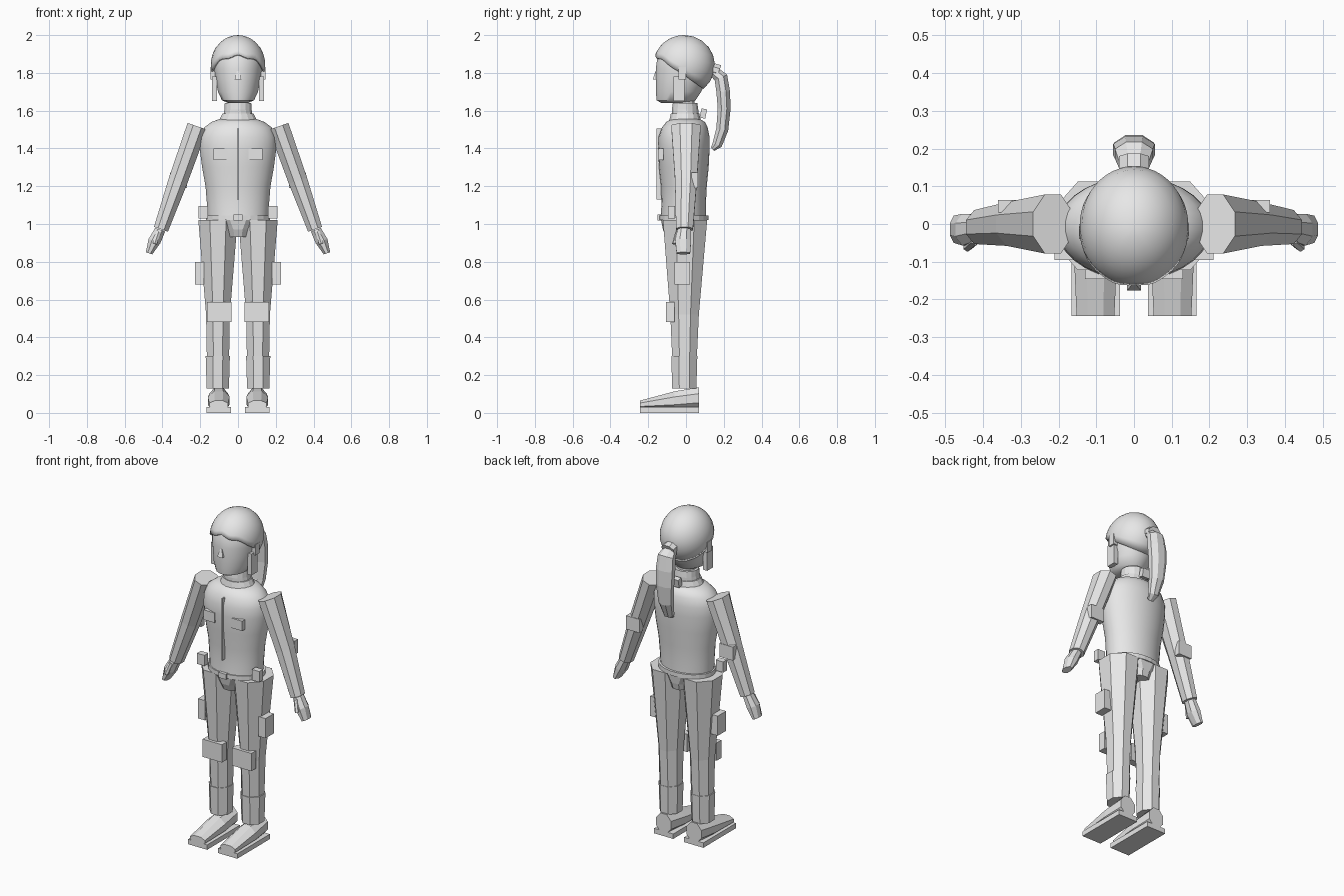
import bpy, bmesh, math
from mathutils import Vector, Matrix

if "Cube" in bpy.data.objects:
    bpy.data.objects.remove(bpy.data.objects["Cube"])

grey = bpy.data.materials.new("plain_grey")
grey.diffuse_color = (0.8, 0.8, 0.8, 1)
grey.use_nodes = True
grey.node_tree.nodes["Principled BSDF"].inputs["Base Color"].default_value = grey.diffuse_color


def finish(name, bm, mirror=False, smooth=False):
    bmesh.ops.recalc_face_normals(bm, faces=bm.faces)
    me = bpy.data.meshes.new(name)
    bm.to_mesh(me)
    bm.free()
    ob = bpy.data.objects.new(name, me)
    bpy.context.collection.objects.link(ob)
    me.materials.append(grey)
    if smooth:
        bpy.ops.object.select_all(action='DESELECT')
        ob.select_set(True)
        bpy.context.view_layer.objects.active = ob
        bpy.ops.object.shade_smooth_by_angle(angle=math.radians(45))
    if mirror:
        m = ob.modifiers.new("mirror", 'MIRROR')
        m.use_mirror_merge = False
    return ob


def loft(name, rings, n=8, mirror=False, smooth=False):
    """Skin through rings given as (centre, half axis u, half axis v)."""
    bm = bmesh.new()
    k = 1 / math.cos(math.pi / n)
    loops = []
    for c, u, v in rings:
        c, u, v = Vector(c), Vector(u) * k, Vector(v) * k
        loop = []
        for i in range(n):
            a = 2 * math.pi * (i + 0.5) / n
            loop.append(bm.verts.new(c + u * math.cos(a) + v * math.sin(a)))
        loops.append(loop)
    for a, b in zip(loops, loops[1:]):
        for i in range(n):
            j = (i + 1) % n
            bm.faces.new((a[i], a[j], b[j], b[i]))
    bm.faces.new(loops[0])
    bm.faces.new(loops[-1])
    return finish(name, bm, mirror, smooth)


def stack(name, rows, x=0, **kw):
    """Upright loft from rows of (z, half width, front y, back y)."""
    return loft(name, [((x, (f + b) / 2, z), (w, 0, 0), (0, (b - f) / 2, 0))
                       for z, w, f, b in rows], **kw)


def box(name, x, y, z, mirror=False, tilt=0):
    bm = bmesh.new()
    bmesh.ops.create_cube(bm, size=1)
    mid = [(r[0] + r[1]) / 2 for r in (x, y, z)]
    size = [r[1] - r[0] for r in (x, y, z)]
    bm.transform(Matrix.Translation(mid) @ Matrix.Rotation(tilt, 4, 'X')
                 @ Matrix.Diagonal((*size, 1)))
    return finish(name, bm, mirror)


# Head, with a slim jaw and small nose
stack("head", [(1.64, .05, -.13, .03), (1.655, .085, -.155, .05),
               (1.70, .106, -.16, .08), (1.76, .117, -.16, .11),
               (1.82, .127, -.16, .13), (1.88, .127, -.152, .13),
               (1.94, .10, -.12, .10), (1.975, .05, -.07, .05)],
      n=28, smooth=True)
loft("nose", [((0, -.16, 1.765), (.018, 0, 0), (0, .016, 0)),
              ((0, -.155, 1.81), (.006, 0, 0), (0, .006, 0))], n=4)
box("ear", (.118, .146), (-.04, 0), (1.765, 1.83), mirror=True)
box("side_lock", (.11, .137), (-.065, -.008), (1.65, 1.78), mirror=True)

# Hair cap: a globe cut by a backward slope, with a wavy fringe
bm = bmesh.new()
N, R, H = 48, 8, .16
pole = bm.verts.new((0, -.01, 2.0))
rows = []
for i in range(N):
    a = 2 * math.pi * i / N
    k = .72 * math.cos(a)
    edge = math.atan2(k, 1) + math.acos(-.33 / math.hypot(1, k))
    front = max(0, -math.cos(a))
    edge -= front * .045 * math.cos(8 * a) - front * .03
    col = []
    for j in range(1, R + 1):
        t = edge * j / R
        col.append(bm.verts.new((.145 * math.sin(t) * math.sin(a),
                                 -.01 + .163 * math.sin(t) * math.cos(a),
                                 1.84 + H * math.cos(t))))
    rows.append(col)
for i in range(N):
    a, b = rows[i], rows[(i + 1) % N]
    bm.faces.new((pole, a[0], b[0]))
    for j in range(R - 1):
        bm.faces.new((a[j], a[j + 1], b[j + 1], b[j]))
hair = finish("hair_cap", bm, smooth=True)
sol = hair.modifiers.new("thickness", 'SOLIDIFY')
sol.thickness = .012
sol.offset = -1

# Ponytail and tie
tail = [(.145, 1.81, .035, .028), (.185, 1.775, .05, .036),
        (.197, 1.70, .055, .036), (.202, 1.61, .052, .034),
        (.192, 1.50, .043, .032), (.165, 1.42, .03, .026),
        (.14, 1.395, .016, .012)]
rings = []
for i, (y, z, w, d) in enumerate(tail):
    p, q = tail[max(i - 1, 0)], tail[min(i + 1, len(tail) - 1)]
    t = Vector((0, q[0] - p[0], q[1] - p[1])).normalized()
    rings.append(((0, y, z), (w, 0, 0), (0, -t.z * d, t.y * d)))
loft("ponytail", rings)
loft("hair_tie", [((0, .14, 1.82), (.04, 0, 0), (0, .012, .03)),
                  ((0, .175, 1.81), (.04, 0, 0), (0, .012, .03))])

# Neck and stepped collar
stack("neck", [(1.58, .055, -.055, .045), (1.67, .055, -.055, .045)], n=12)
stack("collar_base", [(1.54, .105, -.09, .08), (1.585, .082, -.08, .07)], n=16)
stack("collar_top", [(1.58, .076, -.075, .065), (1.605, .072, -.075, .065),
                     (1.64, .07, -.07, .06)], n=16)
box("collar_clip", (-.025, .025), (.077, .107), (1.56, 1.61), tilt=-.2)

# Torso with pockets, zip, belt and pelvis
stack("torso", [(1.03, .16, -.135, .105), (1.10, .164, -.13, .105),
                (1.20, .172, -.132, .11), (1.30, .19, -.143, .12),
                (1.40, .203, -.147, .125), (1.46, .20, -.145, .125),
                (1.51, .18, -.128, .115), (1.54, .14, -.105, .10),
                (1.555, .10, -.08, .075)], n=32, smooth=True)
box("chest_pocket", (.055, .13), (-.146, -.12), (1.34, 1.40), mirror=True)
box("zip", (-.004, .004), (-.155, -.13), (1.13, 1.505))
stack("belt", [(1.02, .17, -.14, .118), (1.046, .17, -.14, .118)], n=24)
box("belt_buckle", (-.025, .025), (-.152, -.13), (1.018, 1.05))
box("hip_pouch", (.16, .21), (-.095, -.058), (1.03, 1.095), mirror=True)
stack("pelvis", [(.93, .072, -.105, .095), (.97, .09, -.122, .105),
                 (1.02, .16, -.132, .112)], n=12)

# Legs, pads and cuffs
stack("thigh", [(.52, .063, -.083, .068), (1.02, .104, -.122, .112)],
      x=.106, mirror=True)
stack("shin", [(.13, .056, -.066, .05), (.52, .063, -.083, .068)],
      x=.106, mirror=True)
stack("boot_cuff", [(.13, .059, -.073, .055), (.30, .064, -.078, .06)],
      x=.107, mirror=True)
box("knee_pad", (.034, .164), (-.106, -.06), (.48, .588), mirror=True)
box("thigh_pouch", (.18, .228), (-.06, .02), (.68, .80), mirror=True)

# Shoes on flat soles
box("sole", (.037, .166), (-.244, .07), (0, .03), mirror=True)
loft("shoe", [((.102, .07, .078), (.05, 0, 0), (0, 0, .058)),
              ((.102, -.06, .064), (.058, 0, 0), (0, 0, .05)),
              ((.102, -.244, .043), (.05, 0, 0), (0, 0, .022))], mirror=True)


# Arms, hands and elbow pads
def limb(name, pts, **kw):
    loft(name, [(c, (.945 * w, 0, .328 * w), (0, d, 0)) for c, w, d in pts],
         mirror=True, **kw)


limb("upper_arm", [((.215, 0, 1.517), .055, .078), ((.317, 0, 1.23), .051, .058)])
limb("forearm", [((.317, 0, 1.23), .051, .058), ((.408, -.008, .972), .039, .045)])
limb("hand", [((.412, -.01, .97), .028, .035), ((.442, -.015, .91), .033, .042),
              ((.471, -.014, .845), .018, .036)])
limb("thumb", [((.42, -.042, .96), .012, .012), ((.441, -.06, .895), .011, .012)], n=6)
box("elbow_pad", (.27, .36), (.03, .064), (1.19, 1.272), mirror=True)
